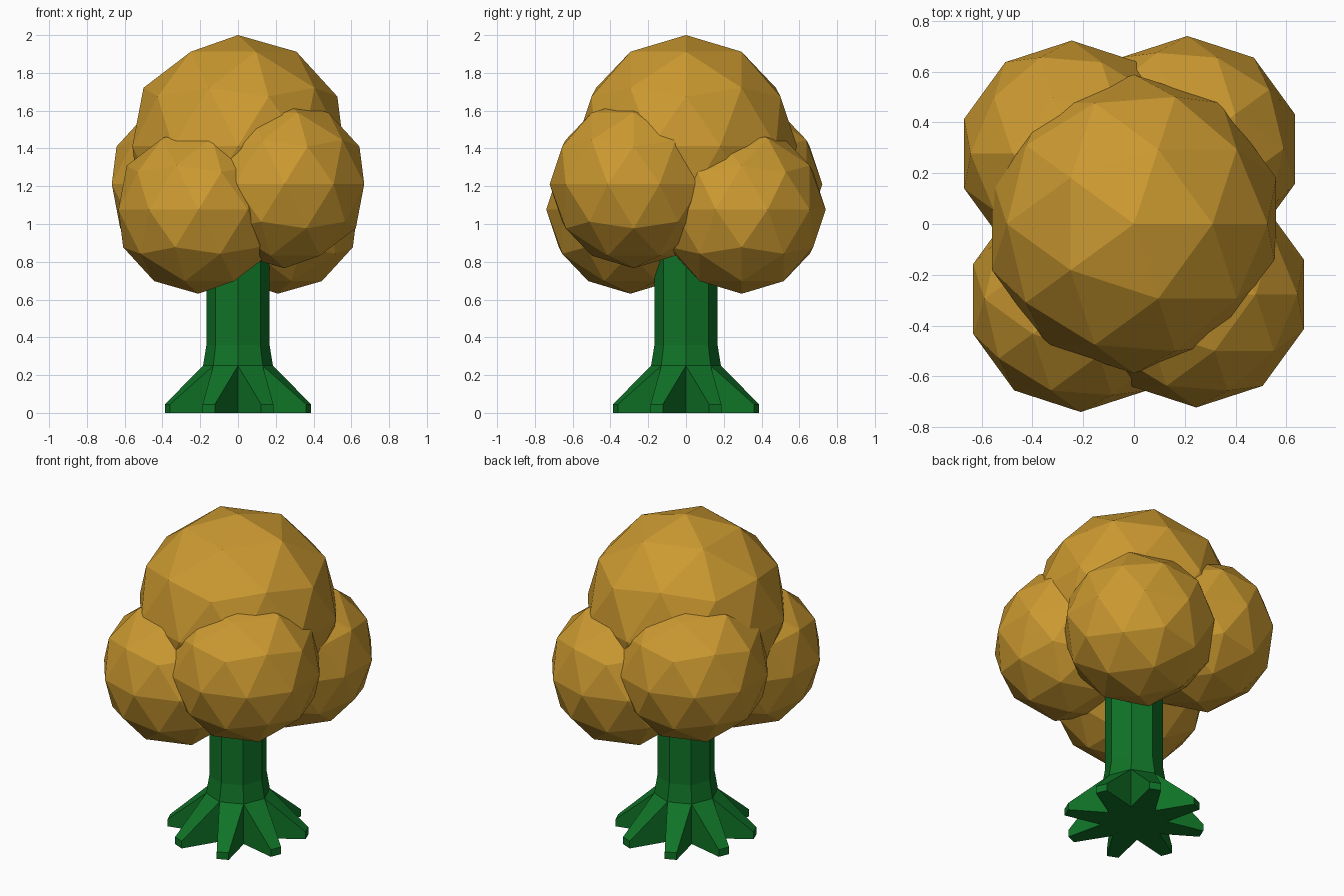
import bpy, bmesh
from math import sin, cos, pi

if "Cube" in bpy.data.objects:
    bpy.data.objects.remove(bpy.data.objects["Cube"])


def material(name, color):
    m = bpy.data.materials.new(name)
    m.diffuse_color = color
    m.use_nodes = True
    m.node_tree.nodes["Principled BSDF"].inputs["Base Color"].default_value = m.diffuse_color
    return m


leaf_mat = material("foliage", (0.60, 0.32, 0.03, 1))
bark_mat = material("bark", (0.005, 0.17, 0.02, 1))


def add_object(name, bm, mat):
    bmesh.ops.recalc_face_normals(bm, faces=bm.faces)
    me = bpy.data.meshes.new(name)
    bm.to_mesh(me)
    bm.free()
    me.materials.append(mat)
    ob = bpy.data.objects.new(name, me)
    bpy.context.collection.objects.link(ob)
    return ob


def leaf_ball(name, center, radius, turn=0.0):
    bm = bmesh.new()
    bmesh.ops.create_icosphere(bm, subdivisions=2, radius=radius)
    ob = add_object(name, bm, leaf_mat)
    ob.location = center
    ob.rotation_euler.z = turn


# Foliage: one large crown and two pairs of clumps, each pair turned half a circle
leaf_ball("crown", (0, 0, 1.412), 0.588)
R = 0.445
leaf_ball("clump_front_left", (-0.21, -0.295, 1.076), R)
leaf_ball("clump_back_right", (0.21, 0.295, 1.076), R, pi)
leaf_ball("clump_front_right", (0.245, -0.277, 1.211), R)
leaf_ball("clump_back_left", (-0.245, 0.277, 1.211), R, pi)

# Trunk: octagonal rings (radius, height) from the ground up
SIDES = 8
bm = bmesh.new()
rings = []
for r, z in [(0.19, 0), (0.185, 0.25), (0.167, 0.36), (0.167, 1.0)]:
    rings.append([bm.verts.new((r * cos(2 * pi * i / SIDES), r * sin(2 * pi * i / SIDES), z))
                  for i in range(SIDES)])
for lower, upper in zip(rings[1:], rings[2:]):
    for i in range(SIDES):
        j = (i + 1) % SIDES
        bm.faces.new((lower[i], lower[j], upper[j], upper[i]))
bm.faces.new(rings[0][::-1])
bm.faces.new(rings[-1])

# Roots: each lowest trunk side tapers outward to a small square-ended tip
REACH, HALF_WIDTH, TIP_HEIGHT = 0.405, 0.035, 0.045
for i in range(SIDES):
    j = (i + 1) % SIDES
    a = 2 * pi * (i + 0.5) / SIDES
    inner = [rings[0][i], rings[0][j], rings[1][j], rings[1][i]]
    tip = []
    for side, z in [(-1, 0), (1, 0), (1, TIP_HEIGHT), (-1, TIP_HEIGHT)]:
        w = side * HALF_WIDTH
        tip.append(bm.verts.new((REACH * cos(a) - w * sin(a), REACH * sin(a) + w * cos(a), z)))
    for k in range(4):
        n = (k + 1) % 4
        bm.faces.new((inner[k], tip[k], tip[n], inner[n]))
    bm.faces.new(tip)
add_object("trunk_with_roots", bm, bark_mat)
